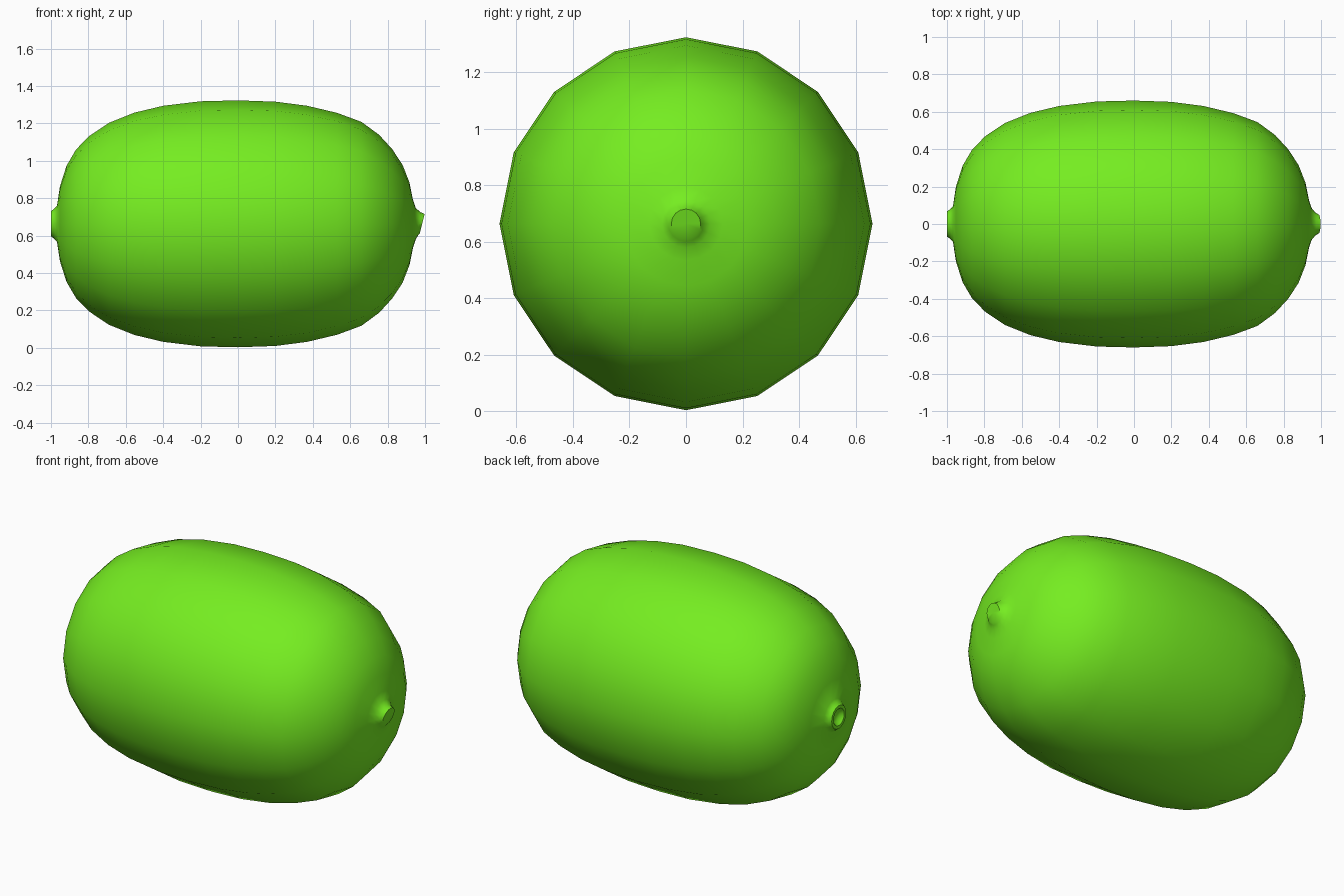
import bpy, bmesh, math

if "Cube" in bpy.data.objects:
    bpy.data.objects.remove(bpy.data.objects["Cube"])

CZ, SIDES = 0.663, 16

skin = bpy.data.materials.new("green_skin")
skin.diffuse_color = (0.18, 0.85, 0.015, 1)
skin.use_nodes = True
skin.node_tree.nodes["Principled BSDF"].inputs["Base Color"].default_value = skin.diffuse_color


def lathe(name, profile):
    """Revolve (x, radius, tilt) points about the long axis; radius 0 is a pole."""
    bm = bmesh.new()
    rings = []
    for x, r, tilt in profile:
        if r == 0:
            rings.append([bm.verts.new((x, 0, CZ))])
            continue
        ring = []
        for i in range(SIDES):
            a = 2 * math.pi * i / SIDES
            y, z = r * math.cos(a), r * math.sin(a)
            ring.append(bm.verts.new((x + tilt * z, y, CZ + z)))
        rings.append(ring)
    for a, b in zip(rings, rings[1:]):
        for i in range(SIDES):
            j = (i + 1) % SIDES
            quad = [a[i % len(a)], a[j % len(a)], b[j % len(b)], b[i % len(b)]]
            bm.faces.new(list(dict.fromkeys(quad)))
    bmesh.ops.recalc_face_normals(bm, faces=bm.faces)
    mesh = bpy.data.meshes.new(name)
    bm.to_mesh(mesh)
    bm.free()
    mesh.materials.append(skin)
    obj = bpy.data.objects.new(name, mesh)
    bpy.context.collection.objects.link(obj)
    bpy.context.view_layer.objects.active = obj
    obj.select_set(True)
    bpy.ops.object.shade_smooth_by_angle(angle=math.radians(50))
    return obj


# Fruit: small dimpled blossom nub on the left, tilted stem stub on the right
lathe("fruit", [
    (-0.975, 0, 0), (-0.98, 0.035, 0), (-1.0, 0.05, 0), (-1.0, 0.068, 0),
    (-0.985, 0.078, 0), (-0.968, 0.095, 0), (-0.952, 0.2, 0), (-0.917, 0.31, 0),
    (-0.866, 0.397, 0), (-0.797, 0.468, 0), (-0.69, 0.54, 0), (-0.555, 0.594, 0),
    (-0.4, 0.631, 0), (-0.2, 0.655, 0), (0, 0.66, 0), (0.2, 0.653, 0),
    (0.37, 0.631, 0), (0.53, 0.593, 0), (0.66, 0.545, 0), (0.754, 0.476, 0),
    (0.824, 0.4, 0), (0.88, 0.315, 0), (0.917, 0.22, 0), (0.935, 0.13, 0),
    (0.95, 0.085, 0), (0.968, 0.063, 0.1), (0.985, 0.052, 0.25), (0.985, 0, 0),
])
